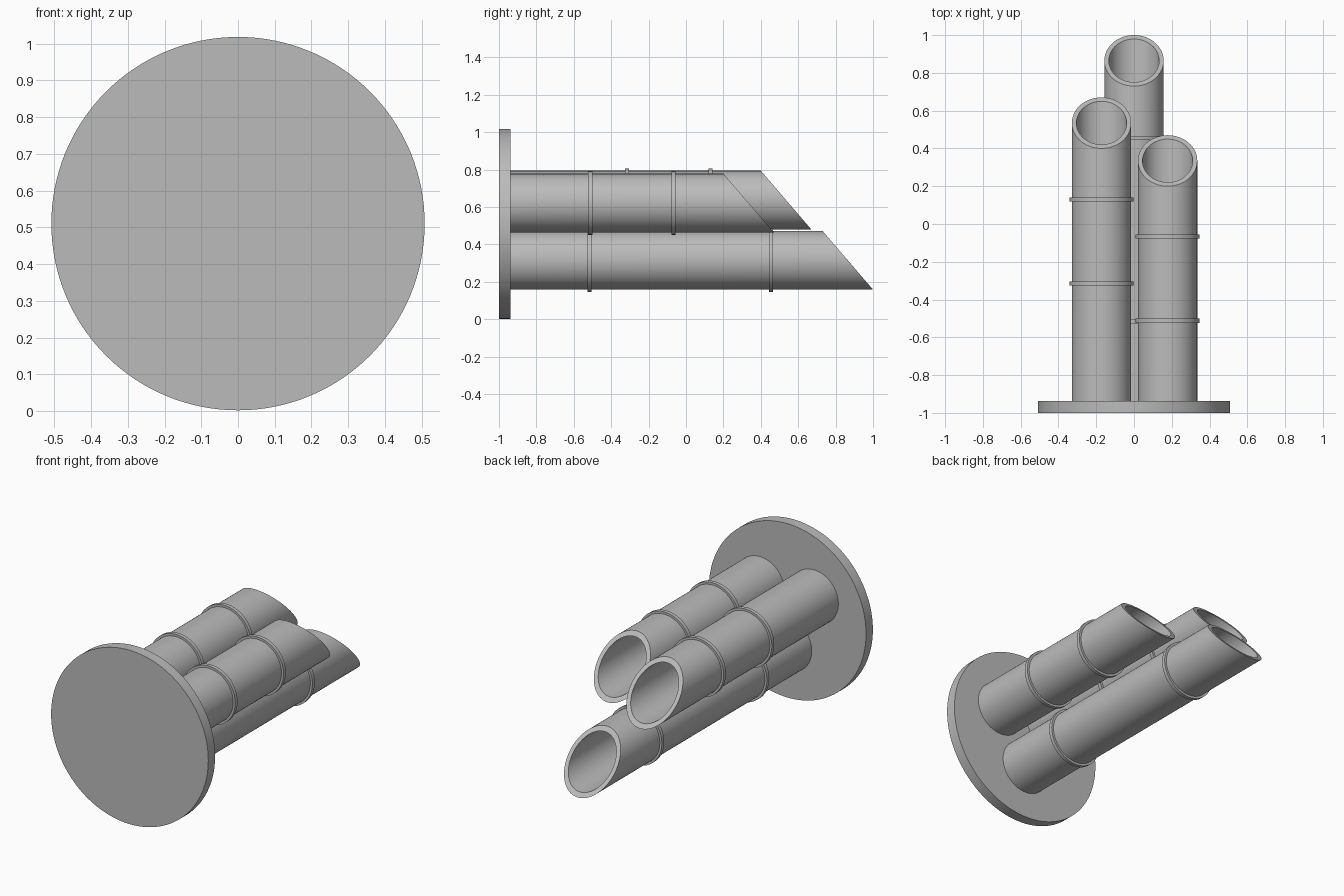
import bpy, bmesh, math

cube = bpy.data.objects.get("Cube")
if cube:
    bpy.data.objects.remove(cube, do_unlink=True)

grey = bpy.data.materials.new("grey")
grey.use_nodes = True
colour = (0.5, 0.5, 0.5, 1)
grey.diffuse_color = colour
grey.node_tree.nodes["Principled BSDF"].inputs["Base Color"].default_value = colour

SIDES = 72
OUTER, INNER, BAND = 0.157, 0.133, 0.17
SLANT = 0.27 / (2 * OUTER)      # backward run of the cut per unit of height


def tube(name, x, z, outer, inner, y0, y1, slant=0.0):
    """Tube along y; the far end is cut at a slant, longest at the bottom."""
    bm = bmesh.new()

    def loop(r, y, k):
        angles = [2 * math.pi * i / SIDES for i in range(SIDES)]
        return [bm.verts.new((x + r * math.cos(a), y - k * r * math.sin(a),
                              z + r * math.sin(a))) for a in angles]

    loops = [loop(outer, y0, 0), loop(outer, y1, slant),
             loop(inner, y1, slant), loop(inner, y0, 0)]
    for a, b in zip(loops, loops[1:] + loops[:1]):
        for i in range(SIDES):
            j = (i + 1) % SIDES
            bm.faces.new((a[i], a[j], b[j], b[i]))
    bmesh.ops.recalc_face_normals(bm, faces=bm.faces)
    mesh = bpy.data.meshes.new(name)
    bm.to_mesh(mesh)
    bm.free()
    obj = bpy.data.objects.new(name, mesh)
    bpy.context.collection.objects.link(obj)
    finish(obj)


def finish(obj):
    obj.data.materials.append(grey)
    bpy.ops.object.select_all(action="DESELECT")
    obj.select_set(True)
    bpy.context.view_layer.objects.active = obj
    bpy.ops.object.shade_smooth_by_angle(angle=math.radians(30))


# Round mounting plate
bpy.ops.mesh.primitive_cylinder_add(vertices=128, radius=0.508, depth=0.063,
                                    location=(0, -0.9685, 0.51),
                                    rotation=(math.pi / 2, 0, 0))
plate = bpy.context.object
plate.name = "base_plate"
finish(plate)

# Slant-cut pipes: name, x, z, tip y, band positions
pipes = [
    ("right_pipe", -0.172, 0.637, 0.67, (-0.315, 0.13)),
    ("left_pipe", 0.178, 0.621, 0.47, (-0.512, -0.066)),
    ("lower_pipe", 0.0, 0.315, 1.0, (-0.515, 0.455)),
]
for name, x, z, tip, bands in pipes:
    tube(name, x, z, OUTER, INNER, -0.94, tip - SLANT * OUTER, SLANT)
    for n, y in enumerate(bands, 1):
        tube(f"{name}_band_{n}", x, z, BAND, OUTER - 0.005, y - 0.011, y + 0.011)
